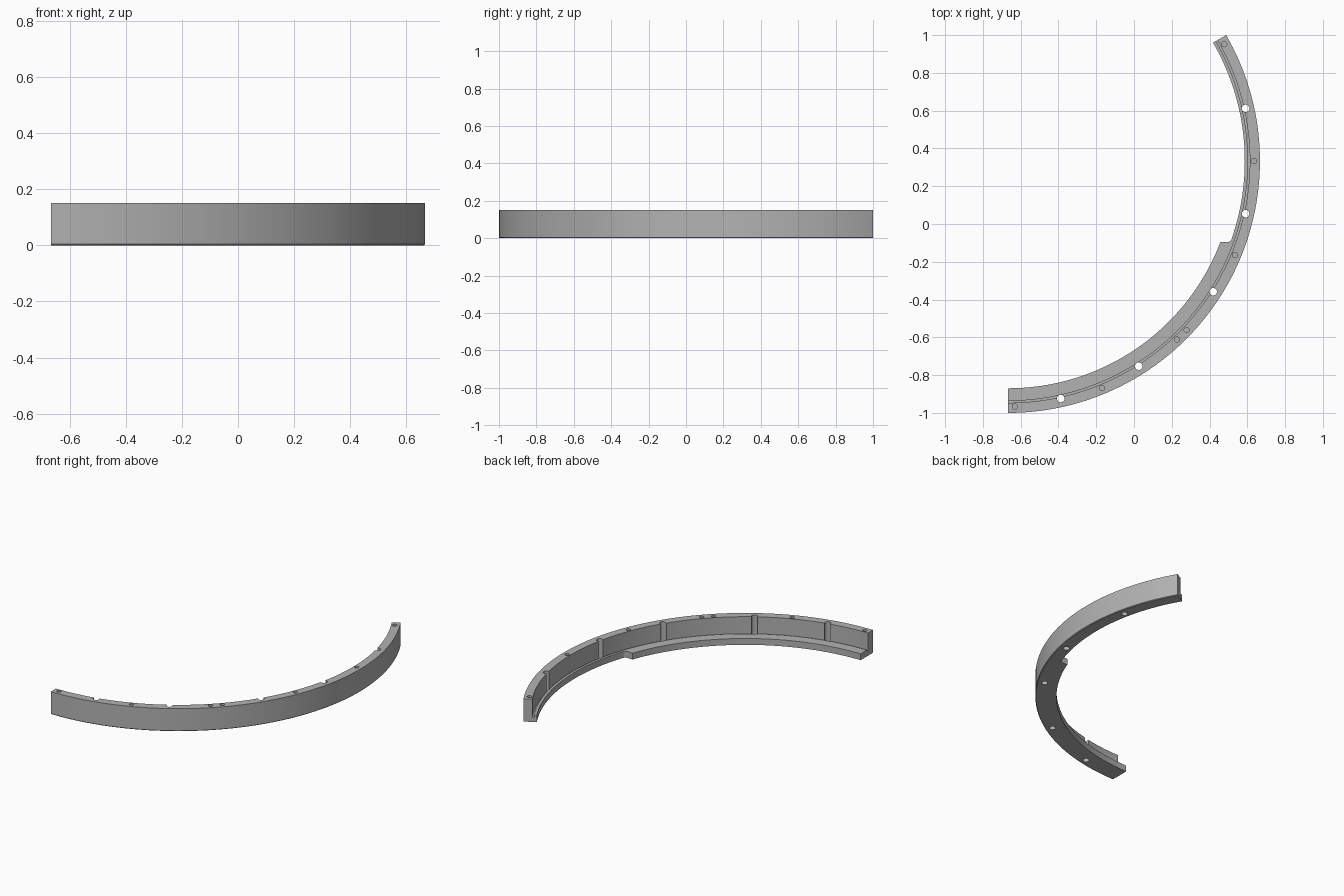
import bpy, bmesh
from math import radians, sin, cos, pi

cube = bpy.data.objects.get("Cube")
if cube:
    bpy.data.objects.remove(cube, do_unlink=True)

# Main dimensions: a 120 degree arc with an L-shaped section
R = 4 / 3
CX, CY = -R / 2, R - 1
START, END, STEPS = -90, 30, 120
HEIGHT, FLANGE = 0.15, 0.042
R_WALL, R_GROOVE, R_NARROW, R_WIDE = 1.28, 1.27, 1.253, 1.203


def polar(r, deg):
    a = radians(deg)
    return CX + r * cos(a), CY + r * sin(a)


def make_object(name, bm):
    bmesh.ops.recalc_face_normals(bm, faces=bm.faces)
    mesh = bpy.data.meshes.new(name)
    bm.to_mesh(mesh)
    bm.free()
    ob = bpy.data.objects.new(name, mesh)
    bpy.context.collection.objects.link(ob)
    return ob


def add_prism(bm, outline, z0, z1):
    low = [bm.verts.new((x, y, z0)) for x, y in outline]
    high = [bm.verts.new((x, y, z1)) for x, y in outline]
    bm.faces.new(low)
    bm.faces.new(high)
    for i in range(len(low)):
        j = (i + 1) % len(low)
        bm.faces.new((low[i], low[j], high[j], high[i]))


def add_hole(bm, r, deg, radius, z0, z1):
    x, y = polar(r, deg)
    add_prism(bm, [(x + radius * cos(2 * pi * i / 24), y + radius * sin(2 * pi * i / 24))
                   for i in range(24)], z0, z1)


# Curved wall with flange and shallow groove at its foot
section = [(R_WIDE, 0), (R - 0.004, 0), (R, 0.004), (R, HEIGHT), (R_WALL, HEIGHT),
           (R_WALL, FLANGE - 0.012), (R_GROOVE, FLANGE - 0.012),
           (R_GROOVE, FLANGE), (R_WIDE, FLANGE)]
bm = bmesh.new()
rings = []
for s in range(STEPS + 1):
    deg = START + (END - START) * s / STEPS
    rings.append([bm.verts.new((*polar(r, deg), z)) for r, z in section])
for a, b in zip(rings, rings[1:]):
    for i in range(len(section)):
        j = (i + 1) % len(section)
        bm.faces.new((a[i], a[j], b[j], b[i]))
bm.faces.new(rings[0])
bm.faces.new(rings[-1])
rail = make_object("curved_rail", bm)

# Cutter that narrows the flange, with a rounded inside corner
bm = bmesh.new()
fillet, edge_y, corner = 0.02, -0.095, -19.3
fx, fy = polar(R_NARROW - fillet, corner)
outline = [(0.3, edge_y)]
for i in range(7):
    a = radians(-90 + (corner + 90) * i / 6)
    outline.append((fx + fillet * cos(a), edge_y + fillet + fillet * sin(a)))
outline += [polar(R_NARROW, d) for d in range(-18, 34)]
outline += [polar(1.1, d) for d in range(33, -16, -4)]
add_prism(bm, outline, -0.1, 0.3)

# Through notches along the wall face and blind screw holes in the top
for deg in (12.5, -12.5, -32.5, -57.5, -77.5):
    add_hole(bm, 1.288, deg, 0.02, -0.1, 0.3)
for deg in (28.4, 0, -22.5, -43.4, -46.6, -67.5, -88.4):
    add_hole(bm, 1.301, deg, 0.014, 0.07, 0.3)
cutter = make_object("hole_cutter", bm)
cutter.hide_render = True

mod = rail.modifiers.new("cuts", 'BOOLEAN')
mod.operation = 'DIFFERENCE'
mod.solver = 'EXACT'
mod.object = cutter
bpy.ops.object.select_all(action='DESELECT')
rail.select_set(True)
bpy.context.view_layer.objects.active = rail
bpy.ops.object.modifier_apply(modifier=mod.name)
bpy.data.objects.remove(cutter, do_unlink=True)

# Single grey finish
grey = bpy.data.materials.new("plain_grey")
grey.use_nodes = True
colour = (0.45, 0.45, 0.45, 1)
grey.diffuse_color = colour
grey.node_tree.nodes["Principled BSDF"].inputs["Base Color"].default_value = colour
rail.data.materials.clear()
rail.data.materials.append(grey)
bpy.ops.object.shade_smooth_by_angle(angle=radians(30))
